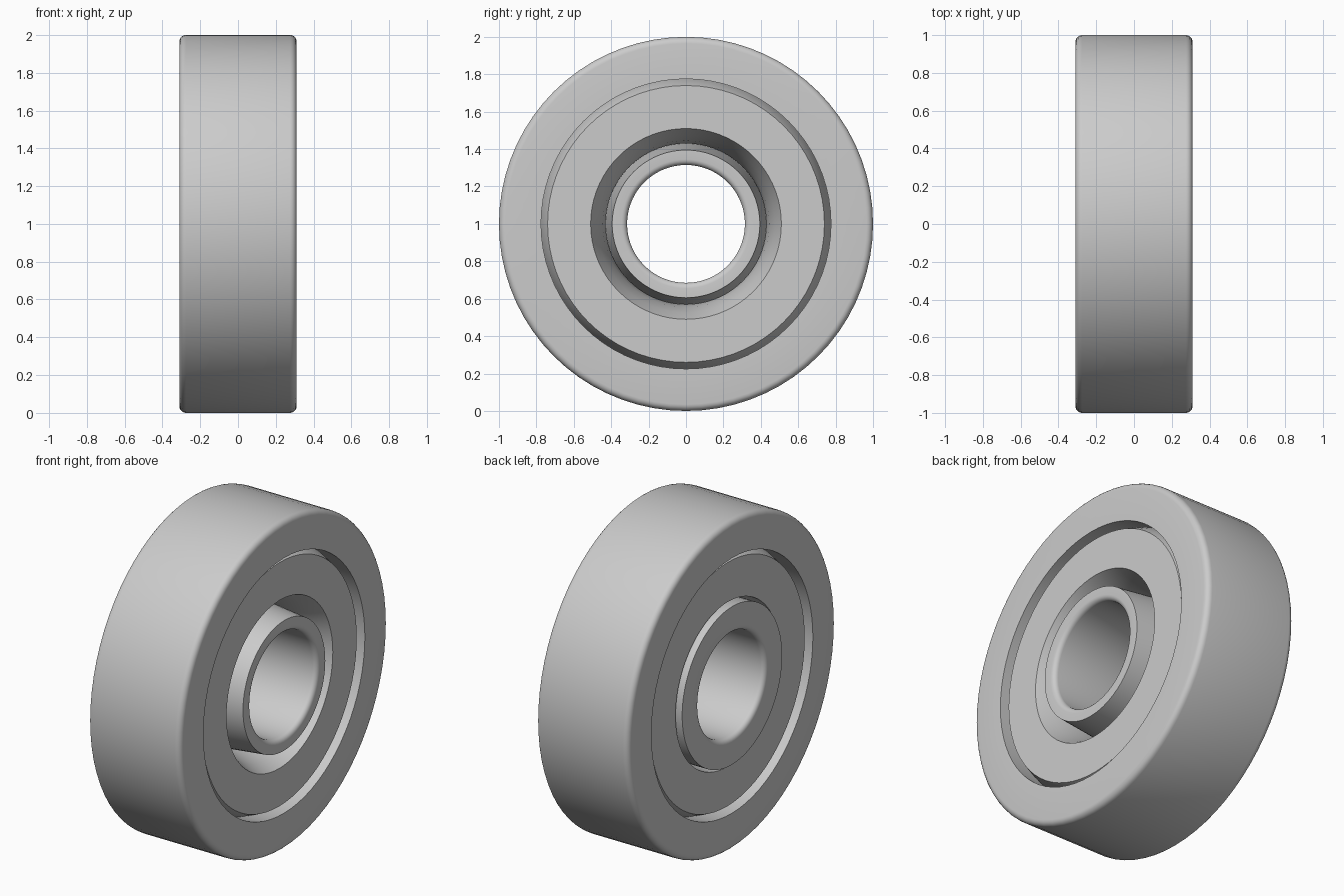
import bpy, bmesh, math
from mathutils import Matrix, Vector

cube = bpy.data.objects.get("Cube")
if cube:
    bpy.data.objects.remove(cube)

HALF = 0.31     # half width of the bearing
RECESS = 0.28   # faces of the middle ring sit slightly inside
SIDES = 72

steel = bpy.data.materials.new("steel_grey")
steel.use_nodes = True
GREY = (0.6, 0.6, 0.6, 1)
steel.diffuse_color = GREY
steel.node_tree.nodes["Principled BSDF"].inputs["Base Color"].default_value = GREY


def fillet(cx, cr, radius, start, steps=5):
    """Quarter arc of profile points (x, r), turning 90 degrees from start."""
    return [(cx + radius * math.cos(math.radians(start + 90 * i / steps)),
             cr + radius * math.sin(math.radians(start + 90 * i / steps)))
            for i in range(steps + 1)]


def ring(name, profile):
    """Turn a closed (x, radius) profile around the x axis."""
    bm = bmesh.new()
    loops = []
    for i in range(SIDES):
        turn = Matrix.Rotation(2 * math.pi * i / SIDES, 3, 'X')
        loops.append([bm.verts.new(turn @ Vector((x, 0, r))) for x, r in profile])
    n = len(profile)
    for i, a in enumerate(loops):
        b = loops[(i + 1) % SIDES]
        for j in range(n):
            k = (j + 1) % n
            bm.faces.new((a[j], a[k], b[k], b[j]))
    bmesh.ops.recalc_face_normals(bm, faces=bm.faces)
    mesh = bpy.data.meshes.new(name)
    bm.to_mesh(mesh)
    bm.free()
    mesh.materials.append(steel)
    obj = bpy.data.objects.new(name, mesh)
    bpy.context.collection.objects.link(obj)
    obj.location.z = 1
    bpy.context.view_layer.objects.active = obj
    obj.select_set(True)
    bpy.ops.object.shade_smooth_by_angle(angle=math.radians(30))
    obj.select_set(False)


# Outer ring with rounded rims
F = 0.035
ring("outer_ring",
     [(HALF, 0.775)] + fillet(HALF - F, 1 - F, F, 0)
     + fillet(F - HALF, 1 - F, F, 90) + [(-HALF, 0.775)])

# Middle ring with tapered outer edges and a flared opening on the left
ring("middle_ring",
     [(RECESS, 0.51), (RECESS, 0.74), (0.2, 0.775), (-0.2, 0.775),
      (-RECESS, 0.74), (-RECESS, 0.50), (-0.2, 0.49), (-0.1, 0.44),
      (0, 0.43), (0.1, 0.445), (0.2, 0.475)])

# Inner ring, thin on the left and thick on the right, with a rounded bore
B = 0.03
ring("inner_ring",
     [(HALF, 0.395), (0.02, 0.425), (-0.1, 0.435), (-0.2, 0.48), (-HALF, 0.48)]
     + fillet(B - HALF, 0.315 + B, B, 180)
     + fillet(HALF - B, 0.315 + B, B, 270))
